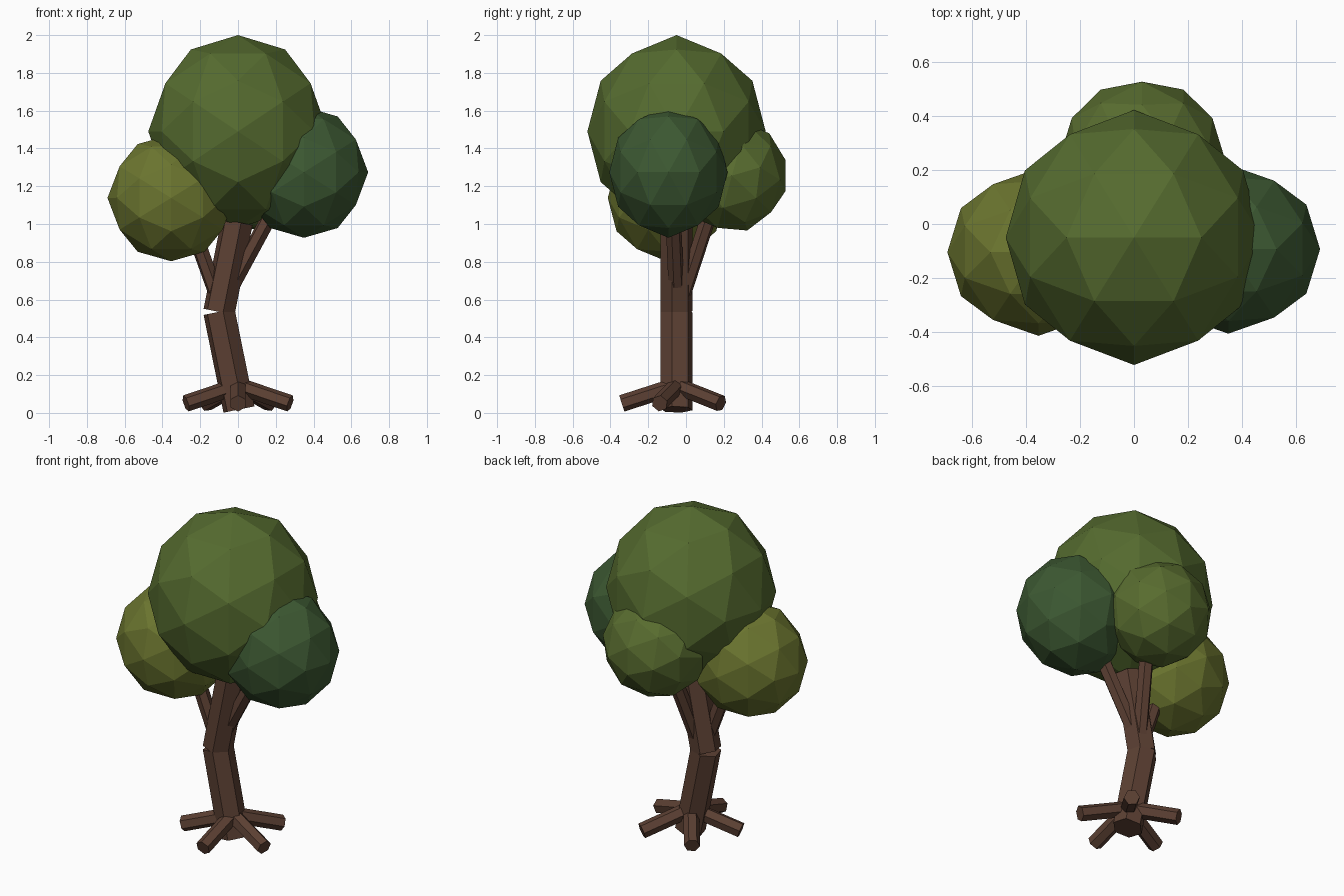
import bpy, bmesh
from math import radians, cos, sin, atan
from mathutils import Matrix, Vector

if "Cube" in bpy.data.objects:
    bpy.data.objects.remove(bpy.data.objects["Cube"])


def material(name, rgb):
    # sRGB bytes to linear colour
    m = bpy.data.materials.new(name)
    m.diffuse_color = [((c / 255 + 0.055) / 1.055) ** 2.4 for c in rgb] + [1]
    m.use_nodes = True
    m.node_tree.nodes["Principled BSDF"].inputs["Base Color"].default_value = m.diffuse_color
    return m


def add(name, bm, mat):
    mesh = bpy.data.meshes.new(name)
    bmesh.ops.recalc_face_normals(bm, faces=bm.faces)
    bm.to_mesh(mesh)
    bm.free()
    mesh.materials.append(mat)
    ob = bpy.data.objects.new(name, mesh)
    bpy.context.collection.objects.link(ob)
    return ob


def log(name, start, end, radius, phase=14):
    # Six-sided prism running between two points
    a, b = Vector(start), Vector(end)
    d = b - a
    turn = Vector((0, 0, 1)).rotation_difference(d).to_matrix().to_4x4()
    bm = bmesh.new()
    bmesh.ops.create_cone(
        bm, cap_ends=True, segments=6, radius1=radius, radius2=radius, depth=d.length,
        matrix=Matrix.Translation((a + b) / 2) @ turn @ Matrix.Rotation(radians(phase), 4, 'Z'))
    return add(name, bm, bark)


def foliage(name, centre, size, rgb, tilt=0):
    # Faceted ball, turned so an edge midpoint points straight up
    bm = bmesh.new()
    bmesh.ops.create_icosphere(
        bm, subdivisions=2, radius=1,
        matrix=Matrix.Translation(centre) @ Matrix.Diagonal((*size, 1))
        @ Matrix.Rotation(radians(tilt), 4, 'X')
        @ Matrix.Rotation(-atan(0.618034), 4, 'Y'))
    return add(name, bm, material(name + "_green", rgb))


bark = material("bark", (92, 64, 51))

# Trunk: two leaning sections meeting at a bend
log("lower_trunk", (0.005, -0.05, 0.018), (-0.1, -0.05, 0.535), 0.087)
log("upper_trunk", (-0.1, -0.05, 0.535), (-0.005, -0.05, 1.01), 0.087)

# Branches reaching into the side foliage
log("left_branch", (-0.09, -0.06, 0.56), (-0.27, -0.08, 1.06), 0.042)
log("right_branch", (-0.06, -0.05, 0.62), (0.2, -0.07, 1.1), 0.042)
log("back_branch", (-0.06, -0.02, 0.61), (0.02, 0.14, 1.1), 0.042)

# Five roots spread evenly round the base
for i in range(5):
    a = radians(-90 + 72 * i)
    log(f"root_{i + 1}", (-0.02 * cos(a), -0.05 - 0.02 * sin(a), 0.15),
        (0.29 * cos(a), -0.05 + 0.29 * sin(a), 0.05), 0.045, 0)

# Foliage
foliage("main_foliage", (0, -0.05, 1.49), (0.475, 0.472, 0.51), (85, 107, 47))
foliage("left_foliage", (-0.354, -0.104, 1.138), (0.337, 0.31, 0.335), (107, 117, 47))
foliage("right_foliage", (0.349, -0.093, 1.274), (0.34, 0.313, 0.347), (60, 88, 50))
foliage("back_foliage", (0.03, 0.243, 1.256), (0.306, 0.295, 0.302), (88, 108, 47), 16)
